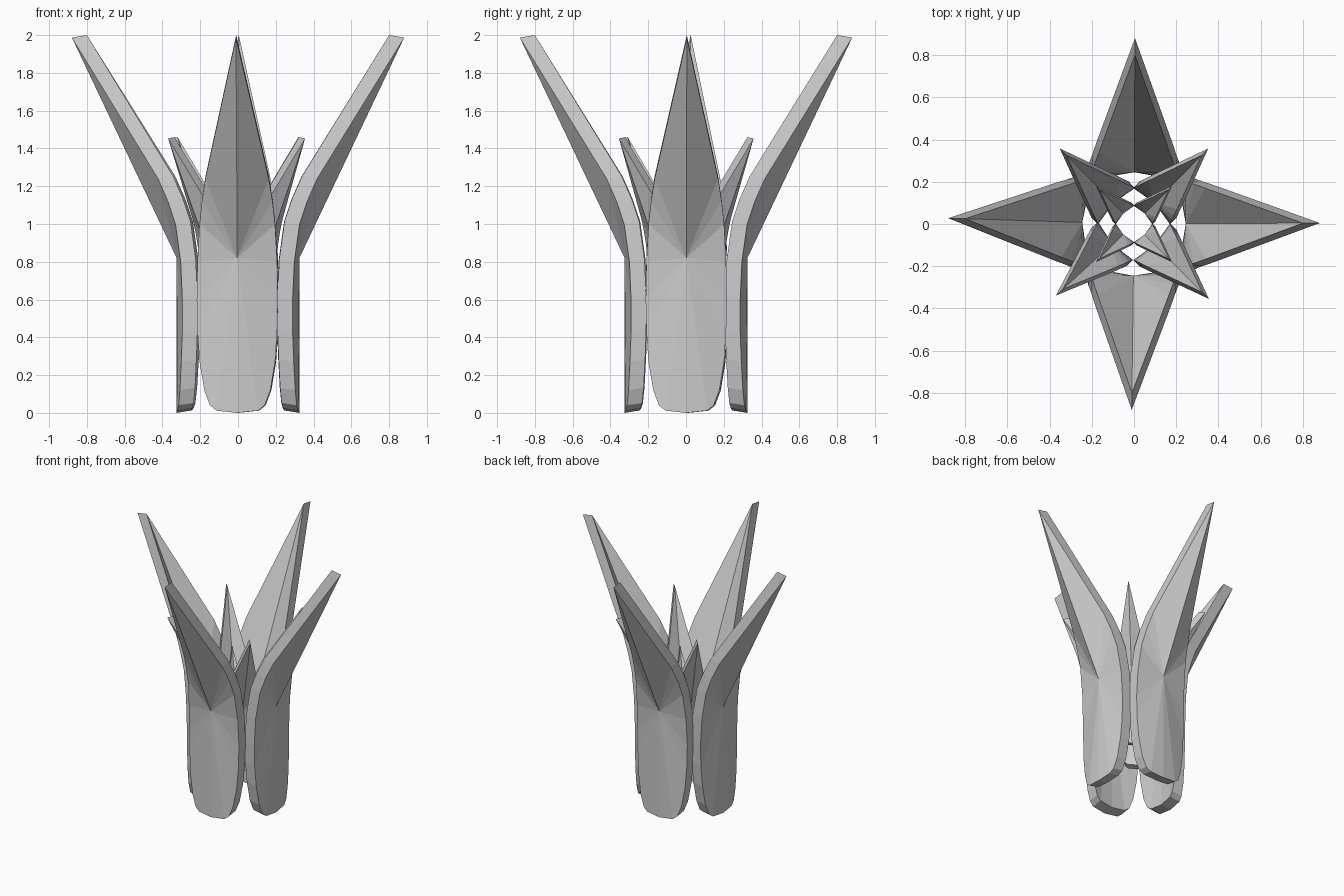
import bpy, bmesh
from math import radians
from mathutils import Matrix

if "Cube" in bpy.data.objects:
    bpy.data.objects.remove(bpy.data.objects["Cube"])

# Petal edge, bottom to top: (radius of outer surface, half width, height)
EDGE = [(0.318, 0.11, 0.012), (0.31, 0.145, 0.04), (0.302, 0.175, 0.12),
        (0.294, 0.2, 0.27), (0.288, 0.211, 0.43), (0.288, 0.215, 0.6),
        (0.297, 0.211, 0.8), (0.325, 0.2, 1.0), (0.365, 0.187, 1.12),
        (0.418, 0.168, 1.24)]
BASE, KNEE, TIP = (0.325, 0, 0), (0.325, 0, 0.82), (0.88, 0, 1.987)
OFFSET = (-0.08, 0.013)              # radial and vertical, outer to inner


def petal(name, scale, angle, lift):
    bm = bmesh.new()

    def layer(dx, dz):
        def v(p, side=1):
            return bm.verts.new((p[0] + dx, p[1] * side, p[2] + dz))
        return {"base": v(BASE), "knee": v(KNEE), "tip": v(TIP),
                1: [v(p) for p in EDGE], -1: [v(p, -1) for p in EDGE]}

    outer, inner = layer(0, 0), layer(*OFFSET)

    # Each half of both surfaces fans out from the knee of the centre ridge
    for lay in (outer, inner):
        for side in (1, -1):
            path = [lay["base"]] + lay[side] + [lay["tip"]]
            for p, q in zip(path, path[1:]):
                bm.faces.new((lay["knee"], p, q))

    # Rim joining the two surfaces
    def loop(lay):
        return [lay["base"]] + lay[1] + [lay["tip"]] + lay[-1][::-1]
    a, b = loop(outer), loop(inner)
    for i in range(len(a)):
        j = (i + 1) % len(a)
        bm.faces.new([a[i], a[j], b[j], b[i]])

    bmesh.ops.recalc_face_normals(bm, faces=bm.faces)
    bm.transform(Matrix.Translation((0, 0, lift))
                 @ Matrix.Rotation(radians(angle), 4, 'Z')
                 @ Matrix.Scale(scale, 4))
    mesh = bpy.data.meshes.new(name)
    bm.to_mesh(mesh)
    bm.free()
    bpy.context.collection.objects.link(bpy.data.objects.new(name, mesh))


# Three nested rings of four petals
RINGS = [("outer_petal", 1.0, (0.3, 89.7, 178.2, 269.3), 0.0),
         ("middle_petal", 0.57, (45.5, 134.5, 222.5, 315), 0.32),
         ("inner_petal", 0.29, (45, 135, 225, 315), 0.51)]
for name, scale, angles, lift in RINGS:
    for i, angle in enumerate(angles):
        petal(f"{name}_{i + 1}", scale, angle, lift)
